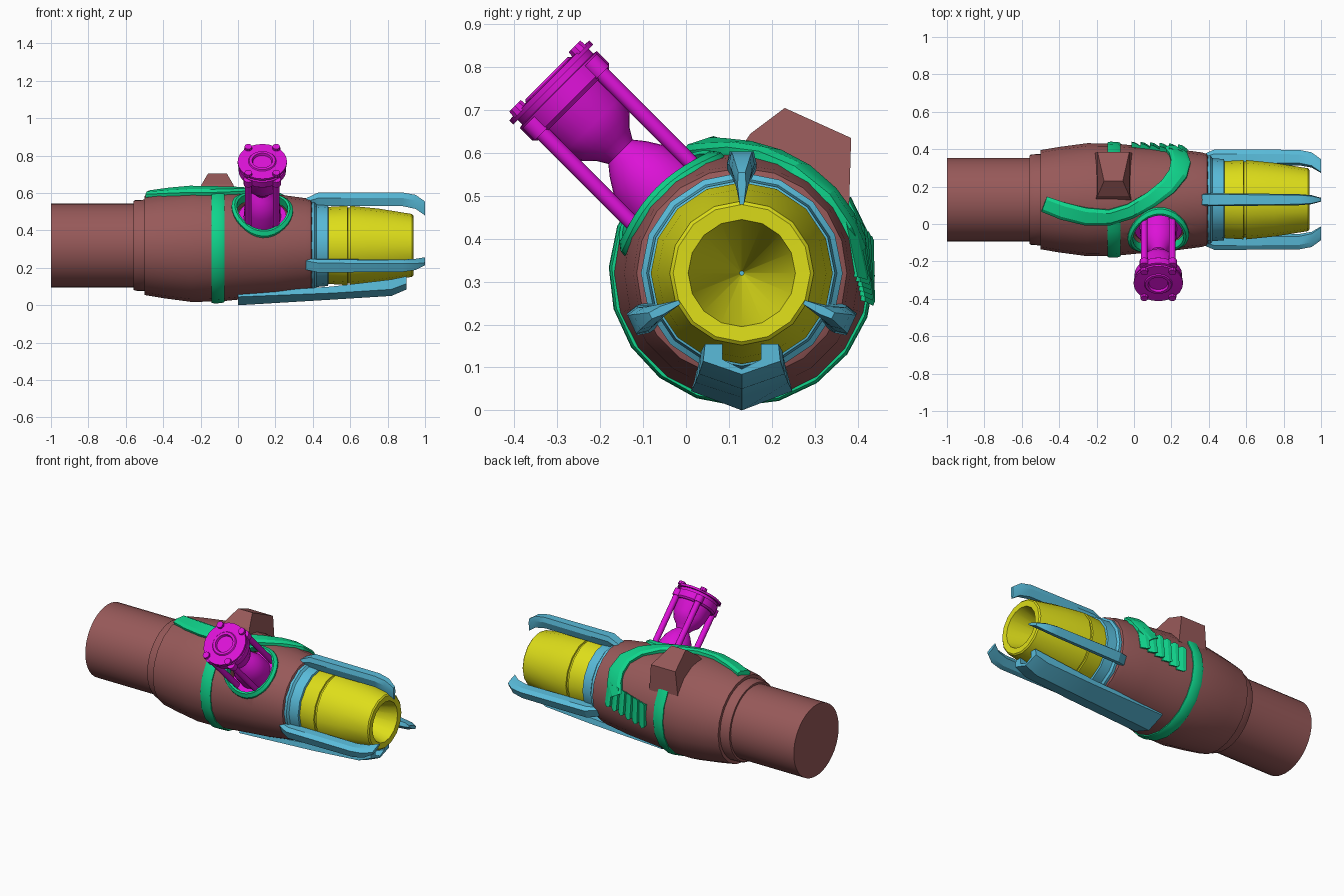
import bpy, bmesh, math
from mathutils import Matrix, Vector

cube = bpy.data.objects.get("Cube")
if cube:
    bpy.data.objects.remove(cube)


def material(name, rgb):
    m = bpy.data.materials.new(name)
    m.use_nodes = True
    m.diffuse_color = (*rgb, 1)
    m.node_tree.nodes["Principled BSDF"].inputs["Base Color"].default_value = (*rgb, 1)
    return m


BROWN = material("red brown", (0.31, 0.1, 0.1))
YELLOW = material("yellow", (0.73, 0.73, 0.01))
BLUE = material("sky blue", (0.1, 0.5, 0.7))
GREEN = material("sea green", (0.005, 0.66, 0.26))
MAGENTA = material("magenta", (0.72, 0.006, 0.68))


def frame(axis, u, v):
    """Local (along axis, u, v) to world, centred on the barrel axis."""
    m = Matrix((axis, u, v)).transposed().to_4x4()
    m.translation = (0, 0.13, 0.32)
    return m


S = math.sqrt(0.5)
BARREL = frame((1, 0, 0), (0, 1, 0), (0, 0, 1))
GLASS = frame((0, -S, S), (1, 0, 0), (0, S, S)) 
GLASS.translation.x = 0.13


def loft(name, rings, mat, closed=False, matrix=BARREL, smooth=35):
    """Skin a list of equal rings; cap the ends unless the loop is closed."""
    bm = bmesh.new()
    vs = [[bm.verts.new(matrix @ Vector(p)) for p in ring] for ring in rings]
    n = len(vs[0])
    for i in range(len(vs) if closed else len(vs) - 1):
        a, b = vs[i], vs[(i + 1) % len(vs)]
        for j in range(n):
            k = (j + 1) % n
            bm.faces.new((a[j], a[k], b[k], b[j]))
    if not closed:
        bm.faces.new(vs[0])
        bm.faces.new(vs[-1])
    bmesh.ops.recalc_face_normals(bm, faces=bm.faces)
    mesh = bpy.data.meshes.new(name)
    bm.to_mesh(mesh)
    bm.free()
    mesh.materials.append(mat)
    shade(mesh, smooth)
    obj = bpy.data.objects.new(name, mesh)
    bpy.context.collection.objects.link(obj)
    return obj


def shade(mesh, angle):
    mesh.shade_smooth()
    mesh.set_sharp_from_angle(angle=math.radians(angle))


def lathe(name, profile, mat, sides=16, matrix=BARREL, offset=(0, 0)):
    angles = [math.tau * i / sides for i in range(sides)]
    rings = [[(a, offset[0] + r * math.cos(t), offset[1] + r * math.sin(t)) for t in angles]
             for a, r in profile]
    return loft(name, rings, mat, matrix=matrix)


# Main barrel
BODY = [(-0.5, 0.265), (-0.4, 0.282), (-0.25, 0.302), (-0.1, 0.3), (0, 0.29),
        (0.2, 0.274), (0.36, 0.253), (0.39, 0.245), (0.4, 0.22)]


def body_radius(x):
    for (x0, r0), (x1, r1) in zip(BODY, BODY[1:]):
        if x <= x1:
            return r0 + (r1 - r0) * (x - x0) / (x1 - x0)
    return BODY[-1][1]


lathe("rear_tube", [(-1, 0.224), (-0.55, 0.224)], BROWN, 40)
lathe("rear_collar", [(-0.56, 0.236), (-0.55, 0.242), (-0.49, 0.245)], BROWN, 40)
body = lathe("body", BODY, BROWN, 20)

# Socket cut into the body
cutter = lathe("socket_cutter", [(0.2, 0.14), (0.5, 0.14)], BROWN, 28, GLASS)
cut = body.modifiers.new("socket", "BOOLEAN")
cut.operation = "DIFFERENCE"
cut.object = cutter
bpy.context.view_layer.objects.active = body
bpy.ops.object.modifier_apply(modifier=cut.name)
bpy.data.objects.remove(cutter)
shade(body.data, 35)

# Nozzle and its collar
lathe("front_collar", [(0.38, 0.235), (0.41, 0.235), (0.42, 0.222), (0.48, 0.217), (0.485, 0.2)], BLUE)
lathe("nozzle", [(0.47, 0.205), (0.585, 0.212), (0.587, 0.203), (0.598, 0.203), (0.6, 0.212),
                 (0.75, 0.197), (0.93, 0.168), (0.937, 0.16), (0.935, 0.125), (0.48, 0.004)], YELLOW)

# Three claw fins: x, inner radius, outer radius, half width
FIN = [(0.32, 0.205, 0.215, 0.025), (0.37, 0.205, 0.255, 0.033), (0.43, 0.21, 0.283, 0.035),
       (0.88, 0.21, 0.283, 0.03), (0.95, 0.195, 0.27, 0.024), (1, 0.16, 0.235, 0.01)]
for name, turn in (("top_fin", 0), ("front_fin", 115), ("back_fin", -115)):
    rings = [[(x, -w * 0.8, out), (x, w * 0.8, out), (x, w, out * 0.6 + low * 0.4),
              (x, w * 0.5, low), (x, -w * 0.5, low), (x, -w, out * 0.6 + low * 0.4)]
             for x, low, out, w in FIN]
    loft(name, rings, BLUE, matrix=BARREL @ Matrix.Rotation(math.radians(turn), 4, "X"), smooth=25)

# Keel under the barrel: x, bottom z, shoulder z, top z, half width
KEEL = [(0, 0, 0.045, 0.065, 0.118), (0.5, 0.03, 0.065, 0.1, 0.108),
        (0.82, 0.05, 0.085, 0.138, 0.1), (0.9, 0.084, 0.115, 0.155, 0.09)]
rings = []
for x, low, side, top, w in KEEL:
    half = [(w, side), (w * 0.95, top), (w * 0.5, top), (w * 0.5, min(top, low + 0.035))]
    ring = [(0, low)] + half + [(0, low + 0.012)] + [(-y, z) for y, z in reversed(half)]
    rings.append([(x, y, z - 0.32) for y, z in ring])
loft("keel", rings, BLUE, smooth=20)


# Bands wrapped on the body: path of x, angle in degrees, half width
def wrap(x, angle, lift):
    t, r = math.radians(angle), body_radius(x) + lift
    return (x, r * math.cos(t), r * math.sin(t))


def band(name, path, lift, mat):
    rings = []
    for i, (x, a, w) in enumerate(path):
        p, q = path[max(i - 1, 0)], path[min(i + 1, len(path) - 1)]
        along = Vector((q[0] - p[0], math.radians(q[1] - p[1]) * 0.29)).normalized()
        dx, da = -along.y * w, math.degrees(along.x * w / 0.29)
        rings.append([wrap(x + s * dx, a + s * da, h) for s, h in
                      ((-1, -0.02), (-1, lift * 0.6), (-0.6, lift), (0.6, lift), (1, lift * 0.6), (1, -0.02))])
    return loft(name, rings, mat, smooth=25)


band("belt", [(-0.107, 105 + 290 * i / 16, 0.034) for i in range(17)], 0.01, GREEN)
band("strap", [(-0.48, 95, 0.045), (-0.38, 102, 0.047), (-0.26, 107, 0.045), (-0.13, 108, 0.04),
               (-0.02, 102, 0.04), (0.09, 90, 0.042), (0.18, 76, 0.046), (0.235, 60, 0.05),
               (0.25, 42, 0.052), (0.235, 26, 0.05), (0.2, 14, 0.04)], 0.025, GREEN)

# Ribbed grip on the back
for i in range(6):
    x, a = 0.01 + i * 0.05, 1 + i * 2.2
    rings = [[wrap(x - 0.024, a + s * 13, -0.02), wrap(x - 0.024, a + s * 13, 0.026),
              wrap(x - 0.004, a + s * 15, 0.026), wrap(x + 0.026, a + s * 14, 0.008),
              wrap(x + 0.026, a + s * 14, -0.02)] for s in (-1, 1)]
    loft(f"grip_rib_{i + 1}", rings, GREEN, smooth=10)

# Sight block: y, z, half width round its side outline
BLOCK = [(0.12, 0.6, 0.1), (0.15, 0.645, 0.085), (0.23, 0.705, 0.05), (0.385, 0.635, 0.085),
         (0.38, 0.47, 0.1), (0.25, 0.45, 0.1)]
loft("sight_block", [[(-0.11 + s * w, y - 0.13, z - 0.32) for y, z, w in BLOCK] for s in (-1, 1)],
     BROWN, smooth=15)

# Socket rim following the curve of the body
rings = []
for i in range(32):
    t = math.tau * i / 32
    ring = []
    for r, h in ((0.136, -0.04), (0.136, 0.012), (0.148, 0.018), (0.164, 0.008), (0.166, -0.04)):
        u, v = r * math.cos(t), r * math.sin(t)
        ring.append((math.sqrt(body_radius(0.13 + u) ** 2 - v * v) + h, u, v))
    rings.append(ring)
loft("socket_rim", rings, GREEN, closed=True, matrix=GLASS)

# Hourglass frame and bulbs
lathe("glass_base", [(0.19, 0.13), (0.215, 0.13)], MAGENTA, 24, GLASS)
lathe("glass_bulbs", [(0.2, 0.1), (0.29, 0.097), (0.34, 0.082), (0.375, 0.06), (0.4, 0.04), (0.425, 0.055),
                      (0.45, 0.08), (0.49, 0.097), (0.58, 0.112)], MAGENTA, 24, GLASS)
lathe("glass_cap", [(0.555, 0.118), (0.565, 0.127), (0.605, 0.127), (0.607, 0.117), (0.622, 0.117),
                    (0.622, 0.132), (0.635, 0.132), (0.637, 0.075), (0.643, 0.07), (0.643, 0.055),
                    (0.63, 0.05)], MAGENTA, 24, GLASS)
for i in range(4):
    u, v = (1, -1)[i % 2] * 0.075, (1, -1)[i // 2] * 0.098
    lathe(f"glass_post_{i + 1}", [(0.2, 0.018), (0.56, 0.018), (0.56, 0.025), (0.6, 0.025)],
          MAGENTA, 12, GLASS, (u, v))
    lathe(f"cap_stud_{i + 1}", [(0.63, 0.022), (0.65, 0.02)], MAGENTA, 10, GLASS, (u, v))
